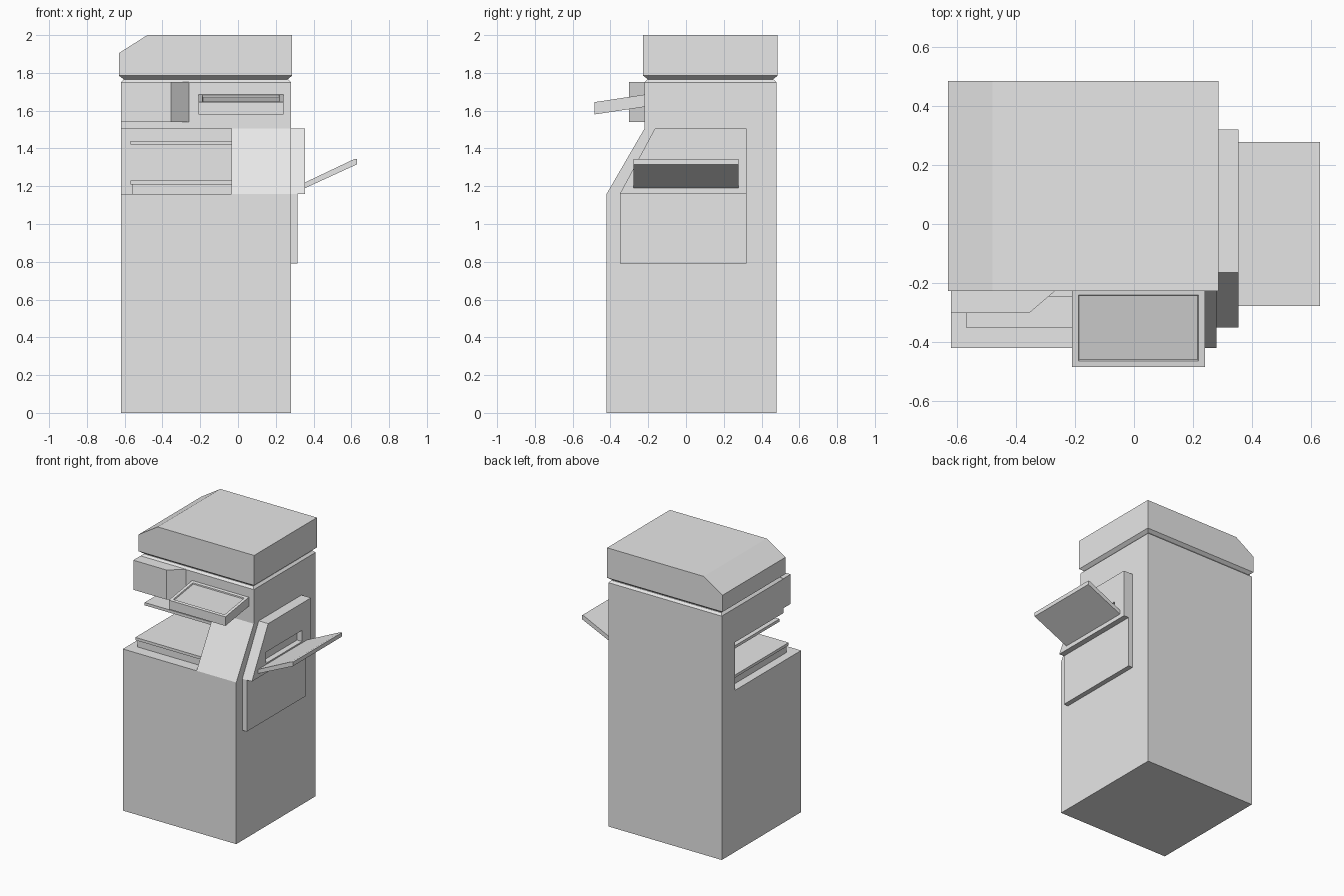
import bpy, bmesh
from mathutils import Vector

cube = bpy.data.objects.get("Cube")
if cube:
    bpy.data.objects.remove(cube, do_unlink=True)


def material(name, value):
    m = bpy.data.materials.new(name)
    m.use_nodes = True
    colour = (value, value, value, 1)
    m.diffuse_color = colour
    for n in m.node_tree.nodes:
        if n.type == 'BSDF_PRINCIPLED':
            n.inputs["Base Color"].default_value = colour
    return m


casing = material("light_grey_casing", 0.8)
glass = material("grey_screen", 0.68)


def finish(name, bm):
    bmesh.ops.recalc_face_normals(bm, faces=bm.faces)
    mesh = bpy.data.meshes.new(name)
    bm.to_mesh(mesh)
    bm.free()
    mesh.materials.append(casing)
    ob = bpy.data.objects.new(name, mesh)
    bpy.context.collection.objects.link(ob)
    return ob


def prism(name, axis, points, start, end):
    """Extrude a profile along an axis; points are the other two coordinates."""
    bm = bmesh.new()
    verts = []
    for p in points:
        co = list(p)
        co.insert("xyz".index(axis), start)
        verts.append(bm.verts.new(co))
    face = bm.faces.new(verts)
    new = bmesh.ops.extrude_face_region(bm, geom=[face])["geom"]
    shift = Vector([end - start if a == axis else 0 for a in "xyz"])
    bmesh.ops.translate(bm, vec=shift, verts=[v for v in new if isinstance(v, bmesh.types.BMVert)])
    return finish(name, bm)


def box(name, x0, x1, y0, y1, z0, z1):
    return prism(name, "z", [(x0, y0), (x1, y0), (x1, y1), (x0, y1)], z0, z1)


def taper(name, x0, x1, y0, y1, z_wide, z_narrow, inset):
    """Slab whose sides slope inward from z_wide to z_narrow."""
    ob = box(name, x0, x1, y0, y1, z_wide, z_narrow)
    cx, cy = (x0 + x1) / 2, (y0 + y1) / 2
    for v in ob.data.vertices:
        if abs(v.co.z - z_narrow) < 0.001:
            v.co.x += inset if v.co.x < cx else -inset
            v.co.y += inset if v.co.y < cy else -inset
    return ob


def cut(ob, cutter):
    mod = ob.modifiers.new("cut", 'BOOLEAN')
    mod.operation = 'DIFFERENCE'
    mod.solver = 'EXACT'
    mod.object = cutter
    cutter.hide_render = True
    bpy.context.view_layer.objects.active = ob
    bpy.ops.object.modifier_apply(modifier=mod.name)
    bpy.data.objects.remove(cutter, do_unlink=True)


# Cabinet with a sloped shoulder and the paper output bay
cabinet = prism("cabinet", "x", [(-0.42, 0), (0.48, 0), (0.48, 1.75), (-0.22, 1.75),
                                 (-0.22, 1.505), (-0.42, 1.16)], -0.62, 0.28)
cut(cabinet, box("bay_cutter", -0.8, -0.035, -0.8, 0.33, 1.16, 1.505))
taper("cabinet_rim", -0.62, 0.28, -0.22, 0.48, 1.75, 1.765, 0.015)

# Output trays inside the bay
box("lower_output_tray", -0.57, -0.035, -0.35, 0.33, 1.21, 1.23)
box("lower_tray_support", -0.56, -0.035, -0.34, 0.33, 1.16, 1.21)
box("upper_output_tray", -0.57, -0.035, -0.245, 0.33, 1.42, 1.44)

# Scanner lid with a sloped side and undercut bottom
prism("scanner_lid", "y", [(-0.63, 1.785), (0.287, 1.785), (0.287, 2), (-0.48, 2),
                           (-0.63, 1.905)], -0.227, 0.485)
taper("lid_undercut", -0.63, 0.287, -0.227, 0.485, 1.785, 1.762, 0.03)

# Front housing beside the control panel
prism("front_housing", "z", [(-0.62, -0.22), (-0.62, -0.302), (-0.355, -0.302),
                             (-0.26, -0.22)], 1.54, 1.752)

# Tilted control panel with a recessed screen
panel = prism("control_panel", "x", [(-0.485, 1.58), (-0.22, 1.62), (-0.22, 1.685),
                                     (-0.485, 1.645)], -0.21, 0.24)
panel.data.materials.append(glass)
bm = bmesh.new()
bm.from_mesh(panel.data)
top = max(bm.faces, key=lambda f: f.normal.z)
bmesh.ops.inset_region(bm, faces=[top], thickness=0.03, depth=0)
bmesh.ops.inset_region(bm, faces=[top], thickness=0.004, depth=-0.008)
top.material_index = 1
bm.to_mesh(panel.data)
bm.free()

# Side feeder: lower door, thicker upper door with a slot, and a slanted tray
box("side_lower_door", 0.28, 0.315, -0.35, 0.32, 0.79, 1.16)
door = prism("side_upper_door", "x", [(-0.35, 1.16), (0.32, 1.16), (0.32, 1.505),
                                      (-0.165, 1.505)], 0.28, 0.355)
cut(door, box("slot_cutter", 0.315, 0.5, -0.19, 0.22, 1.23, 1.31))
prism("side_tray", "y", [(0.34, 1.183), (0.355, 1.19), (0.63, 1.316), (0.63, 1.345),
                         (0.618, 1.345), (0.34, 1.213)], -0.278, 0.278)
